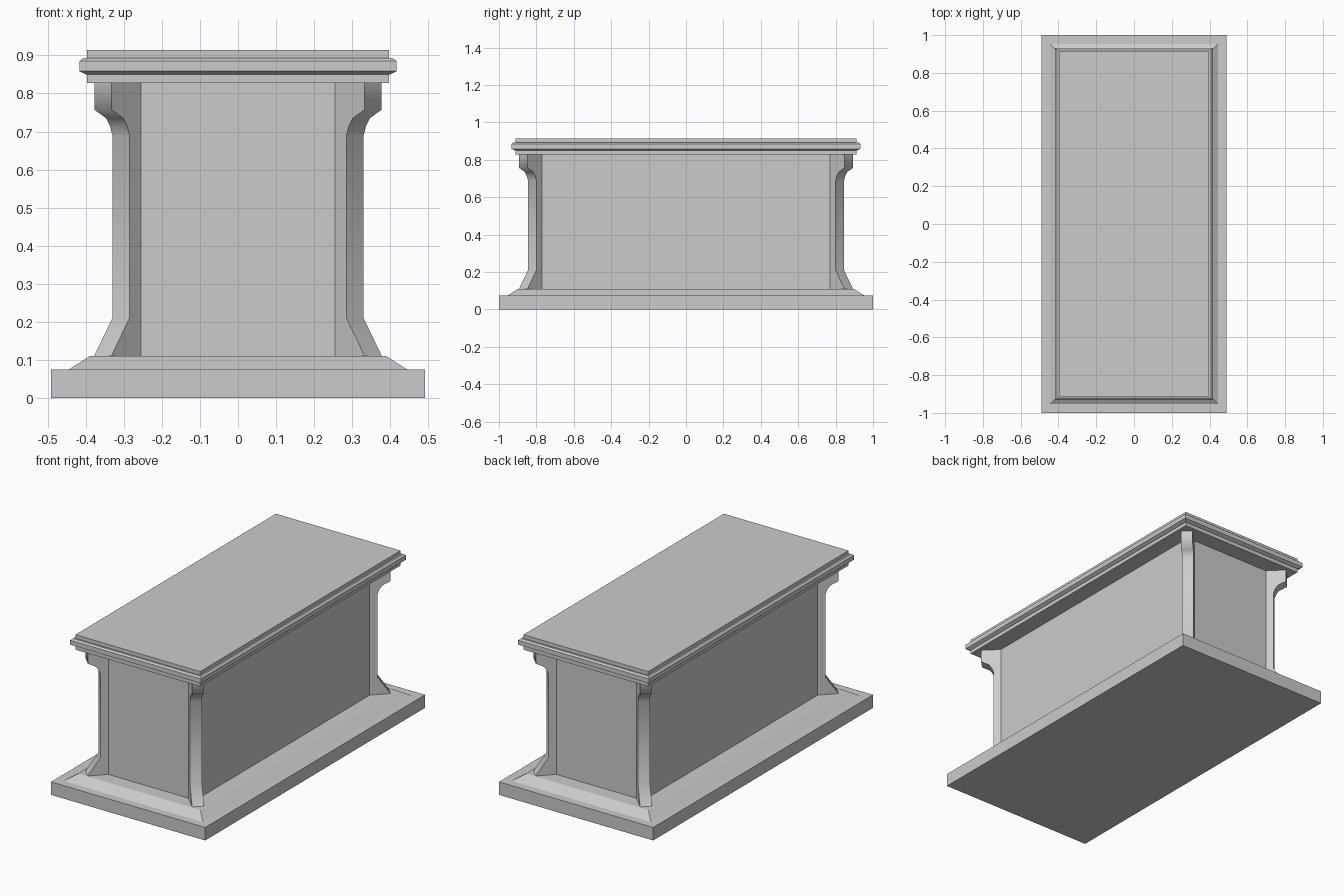
import bpy, bmesh, math

cube = bpy.data.objects.get("Cube")
if cube:
    bpy.data.objects.remove(cube, do_unlink=True)

stone = bpy.data.materials.new("grey_stone")
stone.use_nodes = True
GREY = (0.6, 0.6, 0.6, 1)
stone.diffuse_color = GREY
bsdf = next(n for n in stone.node_tree.nodes if n.type == 'BSDF_PRINCIPLED')
bsdf.inputs["Base Color"].default_value = GREY


def loft(name, rings, smooth_angle=None):
    """Skin a stack of four-point rings and cap both ends."""
    bm = bmesh.new()
    loops = [[bm.verts.new(p) for p in ring] for ring in rings]
    for a, b in zip(loops, loops[1:]):
        for i in range(4):
            j = (i + 1) % 4
            bm.faces.new((a[i], a[j], b[j], b[i]))
    bm.faces.new(loops[0][::-1])
    bm.faces.new(loops[-1])
    bmesh.ops.recalc_face_normals(bm, faces=bm.faces)
    mesh = bpy.data.meshes.new(name)
    bm.to_mesh(mesh)
    bm.free()
    mesh.materials.append(stone)
    obj = bpy.data.objects.new(name, mesh)
    bpy.context.collection.objects.link(obj)
    if smooth_angle:
        bpy.ops.object.select_all(action='DESELECT')
        obj.select_set(True)
        bpy.context.view_layer.objects.active = obj
        bpy.ops.object.shade_smooth_by_angle(angle=math.radians(smooth_angle))
    return obj


def moulding(name, half_x, half_y, profile):
    """Rectangular block whose outline is offset by each (inset, z) step."""
    rings = []
    for inset, z in profile:
        x, y = half_x - inset, half_y - inset
        rings.append([(-x, -y, z), (x, -y, z), (x, y, z), (-x, y, z)])
    return loft(name, rings)


# Plinth with a sloped upper step
moulding("plinth", 0.491, 1.0,
         [(0, 0), (0, 0.075), (0.047, 0.075), (0.102, 0.11)])

# Plain chest body
BODY_X, BODY_Y = 0.30, 0.815
moulding("body", BODY_X, BODY_Y, [(0, 0.11), (0, 0.828)])

# Moulded lid
moulding("lid", 0.417, 0.932,
         [(0.02, 0.828), (0.02, 0.85), (0.017, 0.85), (0, 0.859), (0, 0.885),
          (0.01, 0.893), (0.02, 0.893), (0.02, 0.914)])

# Diagonal corner brackets: (outward reach, z)
BRACKET = [(0.0555, 0.11), (0.0075, 0.21), (0.0075, 0.69), (0.014, 0.715),
           (0.024, 0.735), (0.0545, 0.757), (0.0545, 0.828)]
HALF = 0.0225


def corner_bracket(name, sx, sy):
    rings = []
    for reach, z in BRACKET:
        ring = []
        for depth, side in ((reach, -HALF), (reach, HALF),
                            (-0.04, HALF), (-0.04, -HALF)):
            ring.append((sx * (BODY_X + depth + side),
                         sy * (BODY_Y + depth - side), z))
        rings.append(ring)
    return loft(name, rings, 70)


for sx, side in ((1, "left"), (-1, "right")):
    for sy, end in ((-1, "front"), (1, "back")):
        corner_bracket(f"{end}_{side}_bracket", sx, sy)
